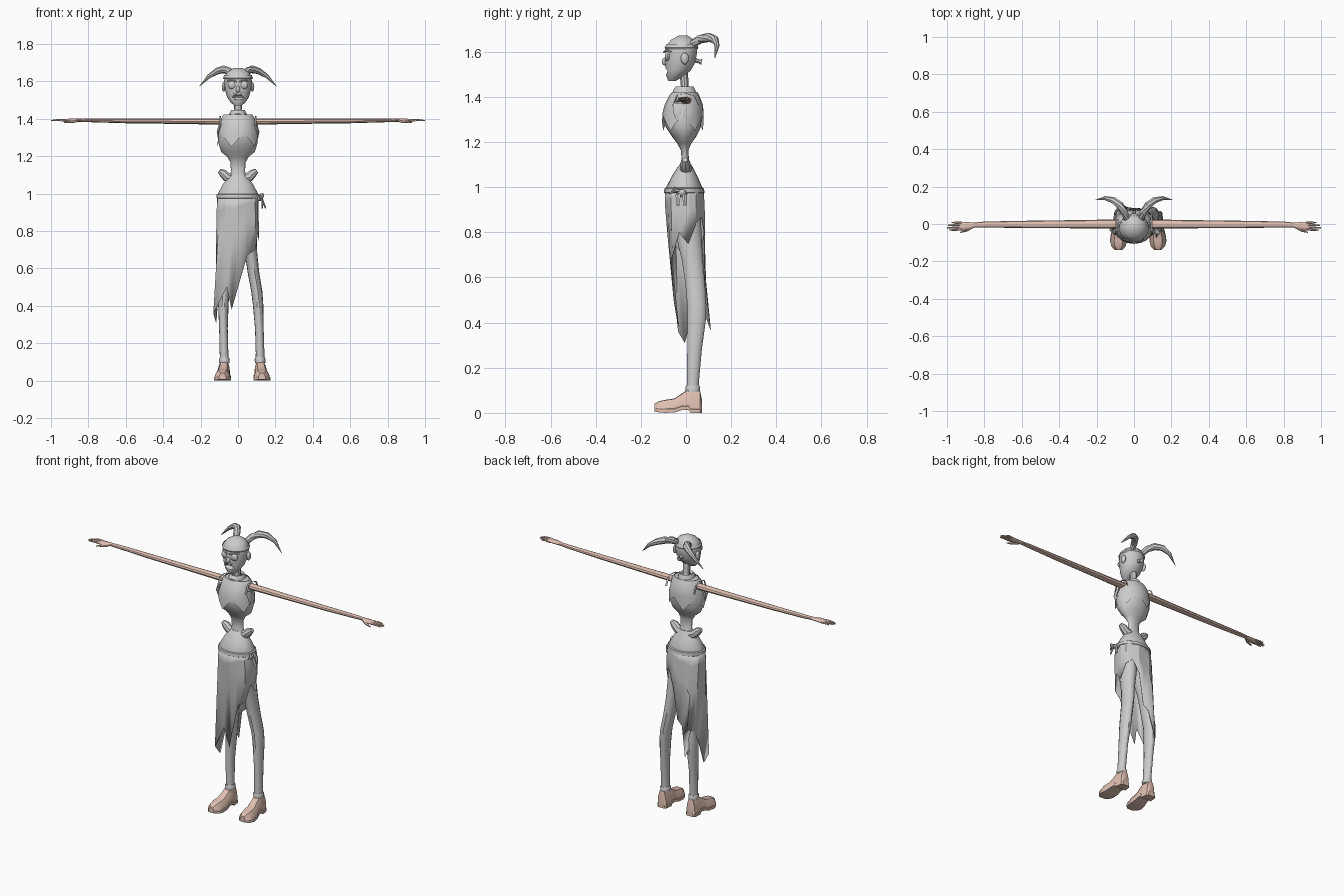
import bpy, bmesh
from math import cos, sin, radians, pi
from mathutils import Vector, Matrix

skin_mat = bpy.data.materials.new("warm_tan")
skin_mat.diffuse_color = (0.75, 0.53, 0.45, 1)


def finish(name, bm, mat=None, smooth=35):
    bmesh.ops.recalc_face_normals(bm, faces=bm.faces)
    me = bpy.data.meshes.new(name)
    bm.to_mesh(me)
    bm.free()
    ob = bpy.data.objects.new(name, me)
    bpy.context.collection.objects.link(ob)
    if mat:
        me.materials.append(mat)
    if smooth:
        bpy.ops.object.select_all(action='DESELECT')
        ob.select_set(True)
        bpy.context.view_layer.objects.active = ob
        bpy.ops.object.shade_smooth_by_angle(angle=radians(smooth))
    return ob


def skin(name, rings, mat=None, caps=True, smooth=35):
    """Bridge closed loops of equal length."""
    bm = bmesh.new()
    loops = [[bm.verts.new(p) for p in r] for r in rings]
    n = len(loops[0])
    for a, b in zip(loops, loops[1:]):
        for i in range(n):
            bm.faces.new((a[i], a[(i + 1) % n], b[(i + 1) % n], b[i]))
    if caps:
        bm.faces.new(loops[0])
        bm.faces.new(loops[-1])
    return finish(name, bm, mat, smooth)


def ring(c, u, v, n):
    c, u, v = Vector(c), Vector(u), Vector(v)
    return [c + u * cos(2 * pi * i / n) + v * sin(2 * pi * i / n) for i in range(n)]


def stack(name, rows, n=16, **kw):
    """Upright body from rows of x, y, z, rx, ry."""
    return skin(name, [ring((x, y, z), (a, 0, 0), (0, b, 0), n) for x, y, z, a, b in rows], **kw)


def tube(name, pts, radii, n=6, flat=1.0, mat=None):
    """Tapered tube following a path."""
    P = [Vector(p) for p in pts]
    rings = []
    for i, p in enumerate(P):
        t = (P[min(i + 1, len(P) - 1)] - P[max(i - 1, 0)]).normalized()
        u = t.cross(Vector((0.1, 1, 0.15))).normalized()
        rings.append(ring(p, u * radii[i] * flat, t.cross(u) * radii[i], n))
    return skin(name, rings, mat)


def blob(name, c, s, mat=None, n=12):
    bm = bmesh.new()
    bmesh.ops.create_uvsphere(bm, u_segments=n, v_segments=8, radius=1,
                              matrix=Matrix.Translation(c) @ Matrix.Diagonal((*s, 1)))
    return finish(name, bm, mat)


# Head with an open mouth
head = stack("head", [(0, -.062, 1.47, .02, .016), (0, -.05, 1.49, .042, .037),
                      (0, -.036, 1.515, .058, .056), (0, -.026, 1.55, .068, .067),
                      (0, -.022, 1.59, .074, .071), (0, -.02, 1.625, .073, .069),
                      (0, -.016, 1.652, .055, .053), (0, -.012, 1.672, .02, .02)], 18)
cutter = blob("mouth_cutter", (0, -.096, 1.514), (.034, .034, .014))
cutter.hide_render = True
cutter.hide_viewport = True
cut = head.modifiers.new("mouth", 'BOOLEAN')
cut.object = cutter
cut.operation = 'DIFFERENCE'
cut.solver = 'EXACT'
blob("nose", (0, -.093, 1.557), (.012, .014, .018))
stack("headband", [(0, -.02, 1.612, .077, .073), (0, -.02, 1.618, .08, .076),
                   (0, -.019, 1.634, .073, .069)], 18, caps=False)
tube("head_knot", [(0, .035, 1.565), (0, .055, 1.558), (0, .07, 1.555)], [.014, .008, .014])

for s in (-1, 1):
    blob("eye", (s * .031, -.081, 1.58), (.024, .013, .022))
    tube("brow", [(s * .008, -.098, 1.598), (s * .034, -.088, 1.608), (s * .058, -.066, 1.6)],
         [.004, .006, .003])
    blob("ear", (s * .076, -.005, 1.57), (.011, .018, .026))
    # Curved hair tufts
    tube("hair_tuft", [(s * .035, .02, 1.63), (s * .05, .06, 1.655), (s * .075, .1, 1.664),
                       (s * .11, .127, 1.655), (s * .155, .138, 1.627), (s * .207, .128, 1.572)],
         [.016, .02, .021, .018, .011, .001], 8)

# Neck and collar
stack("neck", [(0, 0, 1.40, .024, .022), (0, -.006, 1.45, .02, .018), (0, -.01, 1.51, .022, .02)], 10)
stack("collar", [(0, -.006, 1.41, .05, .052), (0, -.008, 1.428, .046, .052),
                 (0, -.006, 1.446, .036, .04), (0, -.004, 1.436, .026, .028)], 14, caps=False)

# Torso from narrow waist up to the shoulders
stack("torso", [(0, -.002, 1.08, .043, .03), (0, -.003, 1.12, .038, .016), (0, -.006, 1.165, .04, .017),
                (0, -.008, 1.195, .056, .032), (0, -.008, 1.222, .09, .052), (0, -.012, 1.265, .103, .077),
                (0, -.014, 1.31, .105, .087), (0, -.01, 1.36, .095, .083), (0, -.008, 1.40, .086, .066),
                (0, -.006, 1.418, .074, .054), (0, -.004, 1.425, .035, .035)], 20)

# Ragged vest with a zigzag hem
hem = [1.315, 1.285, 1.25, 1.29]
vest = []
for z, cy, a, b in [(None, -.014, .109, .092), (1.33, -.013, .107, .091),
                    (1.365, -.01, .097, .085), (1.402, -.008, .09, .069), (1.422, -.006, .076, .056)]:
    r = ring((0, cy, z or 0), (a, 0, 0), (0, b, 0), 20)
    if z is None:
        for i, p in enumerate(r):
            p.z = hem[i % 4]
    vest.append(r)
skin("ragged_vest", vest, caps=False, smooth=20)

# Pelvis and belt
stack("pelvis", [(0, -.002, 1.10, .042, .026), (0, -.004, 1.085, .055, .036), (0, -.006, 1.05, .08, .056),
                 (0, -.008, 1.0, .107, .08), (0, -.008, .95, .108, .08), (0, -.005, .9, .1, .075),
                 (0, 0, .85, .075, .055)], 20)
stack("belt", [(0, -.008, .972, .109, .083), (0, -.008, .976, .115, .09),
               (0, -.008, .994, .114, .088), (0, -.008, .998, .107, .082)], 20, caps=False)

for s in (-1, 1):
    # Flared hip wing
    tube("hip_wing", [(s * .03, 0, 1.075), (s * .06, -.002, 1.088), (s * .08, -.003, 1.108),
                      (s * .1, -.004, 1.122)], [.028, .025, .023, .012], 8)
    # Ragged shoulder flap
    skin("sleeve_flap", [[(s * .09, y, z), (s * .1, y, z)] + [(s * .1, y + .004, z)] for y, z in
                         [(-.06, 1.36), (-.04, 1.41), (0, 1.415), (.035, 1.405), (.055, 1.36)]])
    tube("sleeve_rag", [(s * .095, -.035, 1.37), (s * .108, -.04, 1.33), (s * .106, -.038, 1.29)],
         [.024, .018, .002], 5, .35)

    # Arm, hand and fingers
    arm = [(.06, 0, 1.385, .025, .018), (.3, -.001, 1.386, .022, .015), (.6, -.002, 1.388, .019, .013),
           (.8, -.003, 1.391, .016, .010), (.85, -.005, 1.392, .013, .009),
           (.89, -.011, 1.392, .021, .009), (.925, -.012, 1.391, .024, .008), (.94, -.012, 1.391, .02, .005)]
    skin("arm", [ring((s * x, y, z), (0, a, 0), (0, 0, b), 10) for x, y, z, a, b in arm], skin_mat)
    for y, tip, ty in [(-.029, .99, -.033), (-.017, 1.0, -.02), (-.005, .995, -.007), (.006, .975, .008)]:
        tube("finger", [(s * .92, y, 1.391), (s * .955, (y + ty) / 2, 1.393), (s * tip, ty, 1.39)],
             [.0065, .006, .003], 6, mat=skin_mat)
    tube("thumb", [(s * .865, -.015, 1.389), (s * .895, -.034, 1.384), (s * .93, -.045, 1.379)],
         [.009, .008, .003], 6, mat=skin_mat)

    # Trouser leg, the left one standing closer in
    def lx(x, z):
        return x if s > 0 else -(x - .045 * min(1, (.92 - z) / .8))
    leg = [(.05, -.005, .92, .05, .07), (.055, .01, .8, .045, .06), (.07, .028, .68, .033, .048),
           (.082, .04, .58, .031, .045), (.1, .048, .48, .03, .043), (.107, .047, .41, .028, .042),
           (.114, .038, .28, .023, .033), (.118, .031, .15, .023, .028), (.118, .03, .09, .024, .026)]
    stack("leg", [(lx(x, z), y, z, a, b) for x, y, z, a, b in leg], 14)
    stack("ankle_cuff", [(lx(.118, .12), .03, z, a, a + .004) for z, a in
                         [(.095, .028), (.115, .029), (.122, .025)]], 14)

    # Shoe: y, half width, top, bottom, outward shift
    shoe = []
    for y, w, t, b, d in [(.07, .022, .06, 0, 0), (.062, .031, .1, 0, 0), (.02, .036, .108, 0, 0),
                          (.01, .036, .104, .014, 0), (-.02, .037, .085, .012, .002),
                          (-.05, .043, .064, .002, .005), (-.09, .046, .058, 0, .008),
                          (-.12, .038, .052, .002, .008), (-.14, .018, .04, .006, .008)]:
        half = [(1, b), (1, b + .016), (.92, b + .018), (.82, (t + b) * .62), (.5, t * .97)]
        sec = half + [(0, t)] + [(-k, z) for k, z in reversed(half)]
        cx = lx(.12, .1) + s * d
        shoe.append([(cx + w * k, y, z) for k, z in sec])
    skin("shoe", shoe, skin_mat)

# Torn skirt, long on the left: angle, hem x, hem y, hem z
cols = [(-20, .108, -.03, .80), (-40, .093, -.06, .70), (-62, .05, -.07, .67), (-88, 0, -.055, .50),
        (-105, -.034, -.035, .38), (-125, -.06, -.05, .50), (-148, -.132, -.035, .36),
        (-165, -.118, -.005, .31), (-185, -.108, .035, .46), (-203, -.1, .06, .5),
        (-222, -.07, .11, .37), (-245, -.035, .09, .55), (-265, 0, .085, .58),
        (-285, .03, .085, .78), (-305, .07, .07, .87), (-325, .1, .045, .84), (-345, .113, .01, .75)]
rows = []
for k in (0, .12, .4, 1):
    row = []
    for i, (a, x, y, z) in enumerate(cols):
        r = 1.05 if i % 2 and 0 < k < 1 else 1
        top = Vector((.112 * cos(radians(a)), -.008 + .086 * sin(radians(a)), .985))
        p = top.lerp(Vector((x, y, z)), k)
        row.append((p.x * r, p.y * r, p.z))
    rows.append(row)
skirt = skin("torn_skirt", rows, caps=False, smooth=20)
thick = skirt.modifiers.new("cloth", 'SOLIDIFY')
thick.thickness = .003

# Knot on the right hip with two tails
blob("hip_knot", (.115, -.02, .975), (.018, .022, .016), n=8)
for y, x, z in [(-.035, .148, .92), (-.005, .13, .92)]:
    tube("knot_tail", [(.115, -.02, .975), (.13, y, .965), (x, y, z)], [.008, .012, .008], 5, .5)
tube("knot_loop", [(.115, -.02, .98), (.128, -.05, .99), (.12, -.07, .97)], [.007, .013, .004], 6)
